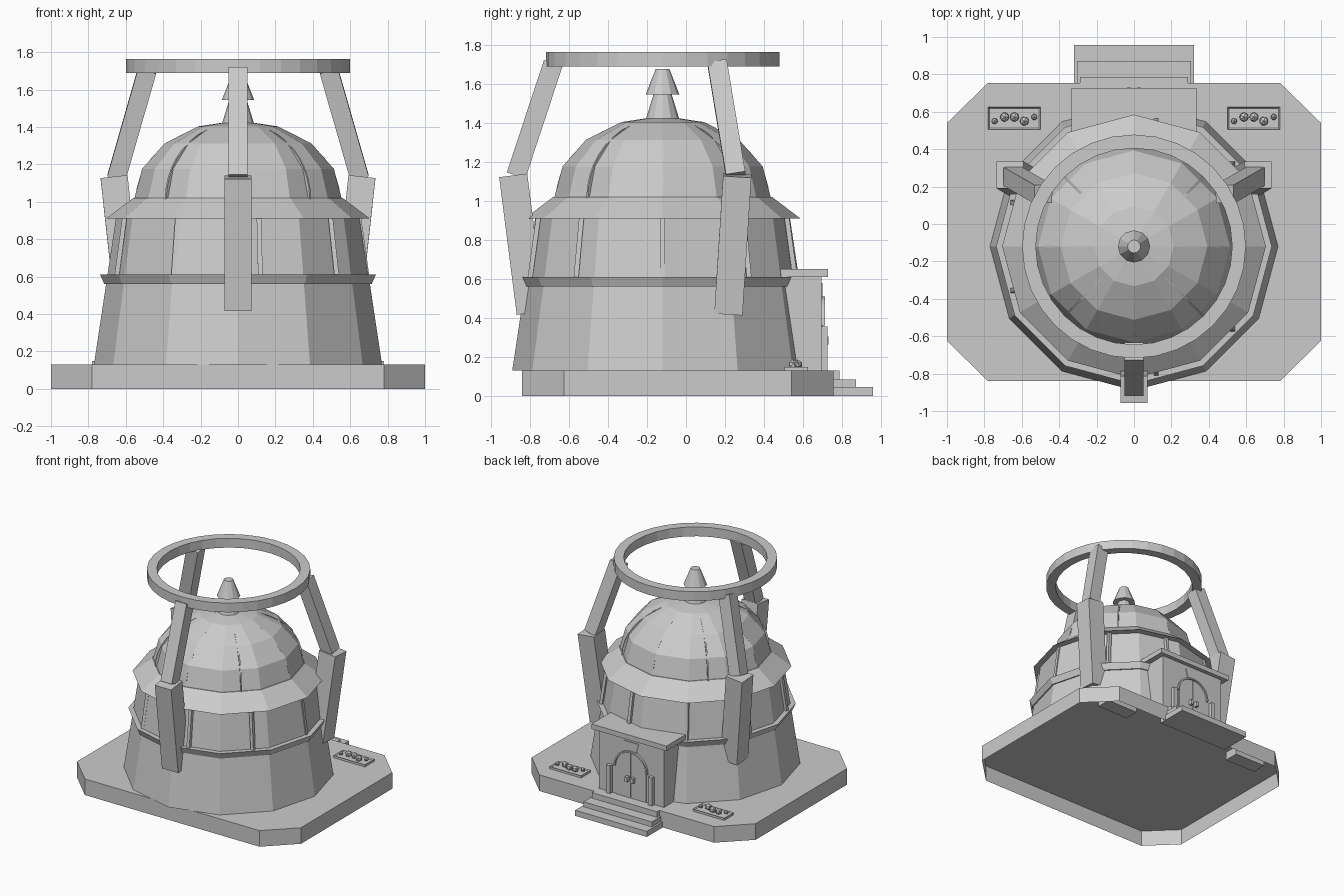
import bpy, bmesh, math
from mathutils import Vector

if "Cube" in bpy.data.objects:
    bpy.data.objects.remove(bpy.data.objects["Cube"], do_unlink=True)

stone = bpy.data.materials.new("grey_stone")
stone.use_nodes = True
stone.diffuse_color = (0.6, 0.6, 0.6, 1)
stone.node_tree.nodes["Principled BSDF"].inputs["Base Color"].default_value = (0.6, 0.6, 0.6, 1)

CENTRE = Vector((0, -0.12, 0))  # axis of the tower
FLOOR = 0.13


def finish(name, bm, loc=(0, 0, 0)):
    bmesh.ops.recalc_face_normals(bm, faces=bm.faces)
    mesh = bpy.data.meshes.new(name)
    bm.to_mesh(mesh)
    bm.free()
    mesh.materials.append(stone)
    ob = bpy.data.objects.new(name, mesh)
    ob.location = loc
    bpy.context.collection.objects.link(ob)


def lathe(name, profile, sides, closed=False):
    """Turn (radius, z) points around the tower axis."""
    bm = bmesh.new()
    rings = []
    for r, z in profile:
        if r == 0:
            rings.append([bm.verts.new((0, 0, z))] * sides)
        else:
            rings.append([bm.verts.new((r * math.cos(a), r * math.sin(a), z))
                          for a in (math.tau * i / sides for i in range(sides))])
    pairs = list(zip(rings, rings[1:]))
    if closed:
        pairs.append((rings[-1], rings[0]))
    for low, high in pairs:
        for i in range(sides):
            j = (i + 1) % sides
            corners = dict.fromkeys((low[i], low[j], high[j], high[i]))
            bm.faces.new(list(corners))
    finish(name, bm, CENTRE)


def box(name, x0, x1, y0, y1, z0, z1):
    bm = bmesh.new()
    bmesh.ops.create_cube(bm, size=1)
    for v in bm.verts:
        v.co = ((x0, x1)[v.co.x > 0], (y0, y1)[v.co.y > 0], (z0, z1)[v.co.z > 0])
    finish(name, bm)


def beam(name, start, end, wx, wy):
    """Box running from start to end, tilted without twist."""
    axis = end - start
    bm = bmesh.new()
    bmesh.ops.create_cube(bm, size=1)
    bmesh.ops.scale(bm, vec=(wx, wy, axis.length), verts=bm.verts)
    turn = Vector((0, 0, 1)).rotation_difference(axis).to_matrix()
    bmesh.ops.rotate(bm, matrix=turn, verts=bm.verts)
    finish(name, bm, (start + end) / 2)


def prism(name, outline, offset, open_base=False):
    """Extrude a flat outline of 3D points along an offset."""
    bm = bmesh.new()
    base = [bm.verts.new(p) for p in outline]
    tip = [bm.verts.new(Vector(p) + Vector(offset)) for p in outline]
    for i in range(len(base)):
        bm.faces.new((base[i - 1], base[i], tip[i], tip[i - 1]))
    bm.faces.new(tip)
    if not open_base:
        bm.faces.new(base)
    finish(name, bm)


def polar(r, degrees, z):
    a = math.radians(degrees)
    return CENTRE + Vector((r * math.cos(a), r * math.sin(a), z))


# Platform with cut corners, hollow underneath
half = [(0.78, -0.84), (1, -0.625), (1, 0.54), (0.78, 0.755)]
outline = half + [(-x, y) for x, y in reversed(half)]
prism("platform", [(x, y, 0) for x, y in outline], (0, 0, FLOOR), open_base=True)

# Tower, belt, eave, dome and spire
lathe("tower_wall", [(0, FLOOR), (0.77, FLOOR), (0.652, 0.915), (0, 0.915)], 12)
lathe("belt", [(0.68, 0.56), (0.715, 0.56), (0.737, 0.61), (0.68, 0.61)], 12, True)
lathe("eave", [(0, 0.91), (0.705, 0.91), (0.56, 1.02), (0, 1.02)], 12)
DOME_R, DOME_H, DOME_Z = 0.555, 0.42, 1.015
lathe("dome", [(DOME_R * math.cos(math.pi / 8 * i) if i < 4 else 0,
                DOME_Z + DOME_H * math.sin(math.pi / 8 * i)) for i in range(5)], 12)
lathe("spire_base", [(0.085, 1.4), (0.085, 1.42), (0.045, 1.55)], 12)
lathe("spire_cap", [(0, 1.545), (0.086, 1.545), (0.035, 1.675), (0, 1.675)], 12)

# Thin ribs nearly flush with the dome
for k in range(8):
    radial = polar(1, 45 * k, 0) - CENTRE
    side = Vector((-radial.y, radial.x, 0)) * 0.01
    arc = []
    for grow, steps in ((-0.008, range(11)), (-0.035, reversed(range(11)))):
        for i in steps:
            t = math.radians(8 * i)
            arc.append(CENTRE - side / 2 + radial * (DOME_R + grow) * math.cos(t)
                       + Vector((0, 0, DOME_Z + (DOME_H + grow) * math.sin(t))))
    prism(f"dome_rib_{k}", arc, side)

# Slim posts between belt and eave
for k in range(9):
    beam(f"wall_post_{k}", polar(0.69, 40 * k, 0.6), polar(0.645, 40 * k, 0.92), 0.025, 0.025)

# Leaning pillars and struts carrying the crown ring
for k, angle in enumerate((30, 150, 270)):
    beam(f"pillar_{k}", polar(0.675, angle, 0.425), polar(0.765, angle, 1.13), 0.145, 0.145)
    beam(f"strut_{k}", polar(0.75, angle, 1.13), polar(0.56, angle, 1.705), 0.1, 0.1)
lathe("crown_ring", [(0.598, 1.687), (0.598, 1.762), (0.525, 1.762), (0.525, 1.687)], 32, True)

# Porch and steps
box("porch", -0.29, 0.29, 0.34, 0.695, FLOOR, 0.615)
box("porch_roof", -0.335, 0.335, 0.4, 0.728, 0.61, 0.65)
box("step_top", -0.29, 0.29, 0.7, 0.785, 0.085, FLOOR)
box("step_middle", -0.305, 0.305, 0.7, 0.872, 0.045, 0.085)
box("step_bottom", -0.32, 0.32, 0.7, 0.957, 0, 0.045)

# Arched double door with trim, handles, side posts and keystone
quarter = [(math.cos(math.pi / 12 * i), math.sin(math.pi / 12 * i)) for i in range(7)]
for s, word in ((1, "left"), (-1, "right")):
    arch = [(0.003, FLOOR), (0.135, FLOOR)]
    arch += [(0.003 + 0.132 * c, 0.36 + 0.135 * n) for c, n in quarter]
    prism(f"door_{word}", [(s * x, 0.69, z) for x, z in arch], (0, 0.012, 0))
    trim = [(s * r * c, 0.69, 0.36 + r * n)
            for r, points in ((0.15, quarter), (0.138, quarter[::-1])) for c, n in points]
    prism(f"arch_trim_{word}", trim, (0, 0.022, 0))
    box(f"door_handle_{word}", *sorted((s * 0.015, s * 0.037)), 0.7, 0.73, 0.265, 0.305)
    box(f"door_post_{word}", *sorted((s * 0.17, s * 0.205)), 0.69, 0.725, FLOOR, 0.355)
prism("keystone", [(-0.045, 0.69, 0.5), (0.045, 0.69, 0.5), (0.065, 0.69, 0.58), (-0.065, 0.69, 0.58)],
      (0, 0.01, 0))

# Flower beds: deep rimmed troughs sunk through the floor, with a row of blooms
for x0, word in ((0.5, "left"), (-0.78, "right")):
    bm = bmesh.new()
    bmesh.ops.create_cube(bm, size=1)
    bmesh.ops.scale(bm, vec=(0.28, 0.12, 0.085), verts=bm.verts)
    lid = [f for f in bm.faces if f.normal.z > 0.9]
    bmesh.ops.inset_region(bm, faces=lid, thickness=0.01)
    bmesh.ops.translate(bm, vec=(0, 0, -0.008), verts=lid[0].verts)
    finish(f"flower_bed_{word}", bm, (x0 + 0.14, 0.565, 0.105))
    for i in range(5):
        bm = bmesh.new()
        bmesh.ops.create_icosphere(bm, subdivisions=1, radius=0.018 + 0.009 * (i % 4 > 0))
        spot = (x0 + 0.035 + 0.053 * i, 0.55 + 0.022 * (i % 3 > 0), FLOOR + 0.03)
        finish(f"bloom_{word}_{i}", bm, spot)
